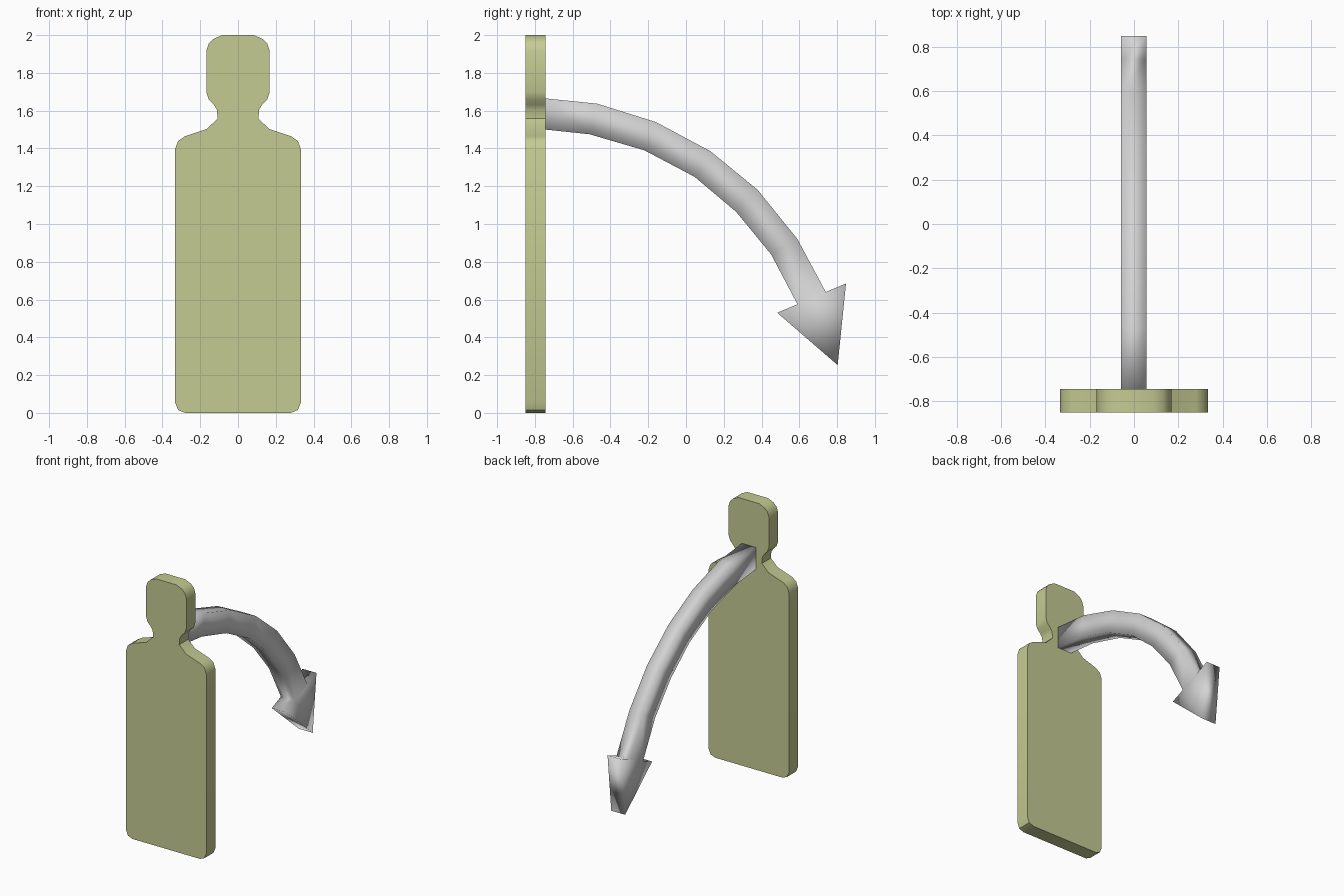
import bpy
import bmesh
import math

if "Cube" in bpy.data.objects:
    bpy.data.objects.remove(bpy.data.objects["Cube"], do_unlink=True)


def make_material(name, rgb):
    mat = bpy.data.materials.new(name)
    mat.use_nodes = True
    color = (*rgb, 1.0)
    mat.diffuse_color = color
    mat.node_tree.nodes["Principled BSDF"].inputs["Base Color"].default_value = color
    return mat


def extruded(name, polygons, offset, mat):
    """Extrude flat polygons (sharing corners) along an offset vector."""
    bm = bmesh.new()
    faces = [bm.faces.new([bm.verts.new(p) for p in poly]) for poly in polygons]
    bmesh.ops.remove_doubles(bm, verts=bm.verts, dist=0.0005)
    faces = list(bm.faces)
    result = bmesh.ops.extrude_face_region(bm, geom=faces, use_keep_orig=True)
    moved = [g for g in result["geom"] if isinstance(g, bmesh.types.BMVert)]
    bmesh.ops.translate(bm, verts=moved, vec=offset)
    bmesh.ops.recalc_face_normals(bm, faces=bm.faces)
    mesh = bpy.data.meshes.new(name)
    bm.to_mesh(mesh)
    bm.free()
    mesh.materials.append(mat)
    obj = bpy.data.objects.new(name, mesh)
    bpy.context.collection.objects.link(obj)
    bpy.ops.object.select_all(action="DESELECT")
    obj.select_set(True)
    bpy.context.view_layer.objects.active = obj
    return obj


olive = make_material("pale olive", (0.56, 0.60, 0.29))
grey = make_material("light grey", (0.65, 0.65, 0.65))

# Flat figure: half outline from foot to crown, mirrored
half = [(0.28, 0), (0.317, 0.015), (0.333, 0.055), (0.333, 1.395), (0.317, 1.44),
        (0.28, 1.465), (0.165, 1.503), (0.108, 1.558), (0.112, 1.605), (0.128, 1.632),
        (0.155, 1.66), (0.168, 1.70), (0.168, 1.915), (0.155, 1.955), (0.13, 1.98),
        (0.085, 2)]
outline = half + [(-x, z) for x, z in reversed(half)]
extruded("figure_board", [[(x, -0.85, z) for x, z in outline]], (0, 0.107, 0), olive)
bpy.ops.object.shade_smooth_by_angle(angle=math.radians(40))

# Curved arrow: upper and lower edges of the shaft, then the head
upper = [(-0.745, 1.665), (-0.47, 1.637), (-0.16, 1.54), (0.13, 1.385),
         (0.38, 1.18), (0.59, 0.92), (0.74, 0.64)]
lower = [(-0.745, 1.50), (-0.51, 1.475), (-0.22, 1.39), (0.045, 1.25),
         (0.265, 1.065), (0.45, 0.84), (0.59, 0.575)]
strips = [[upper[i], upper[i + 1], lower[i + 1], lower[i]] for i in range(len(upper) - 1)]
strips.append([upper[-1], (0.847, 0.685), (0.803, 0.253), (0.483, 0.53), lower[-1]])
extruded("curved_arrow", [[(-0.058, y, z) for y, z in s] for s in strips],
         (0.115, 0, 0), grey)
bpy.ops.object.shade_smooth()
